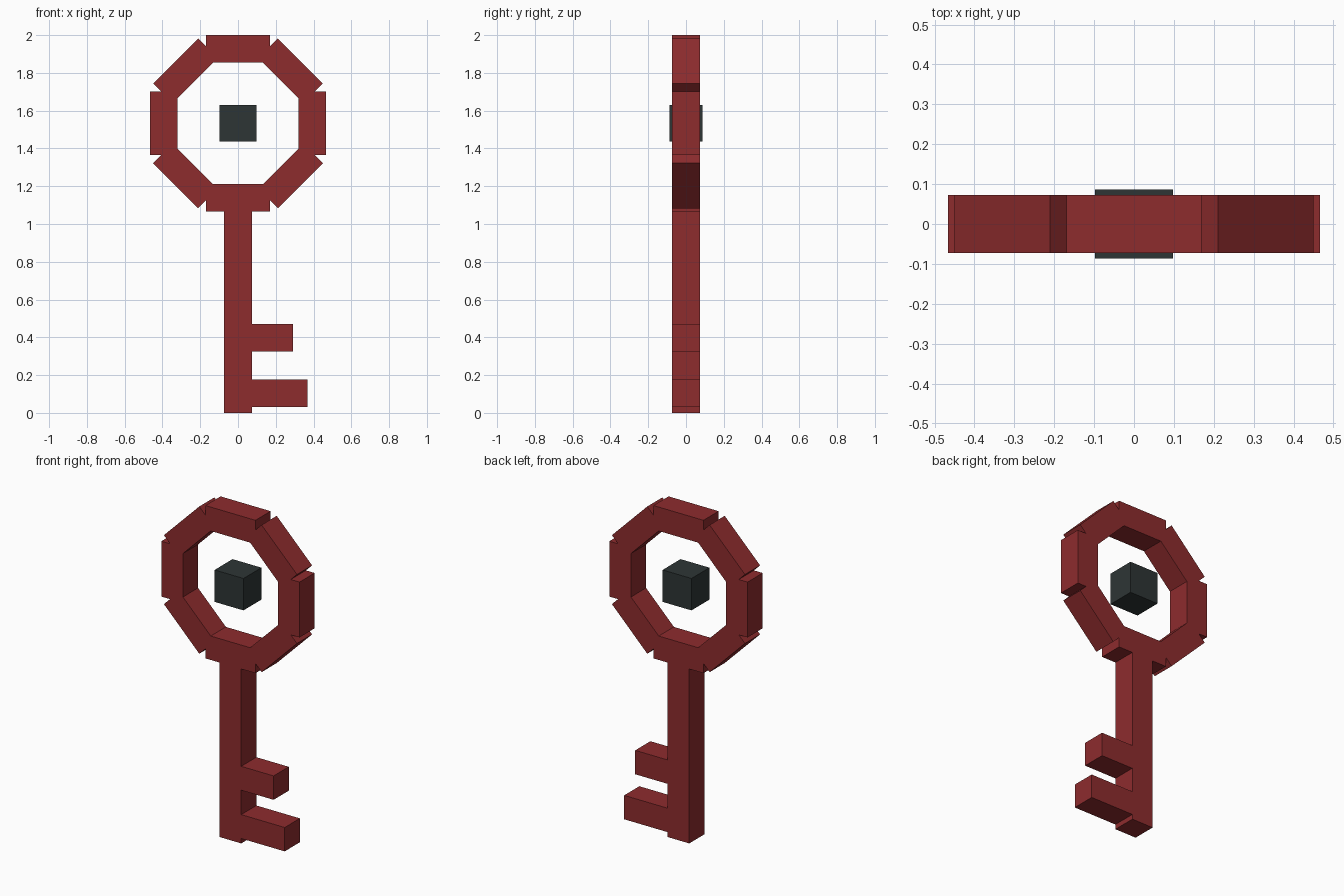
import bpy
import math
from mathutils import Matrix, Vector

if "Cube" in bpy.data.objects:
    bpy.data.objects.remove(bpy.data.objects["Cube"])


def material(name, rgb):
    m = bpy.data.materials.new(name)
    m.diffuse_color = (*rgb, 1.0)
    m.use_nodes = True
    m.node_tree.nodes["Principled BSDF"].inputs["Base Color"].default_value = m.diffuse_color
    return m


RED = material("dark red", (0.27, 0.025, 0.027))
GREY = material("charcoal", (0.027, 0.036, 0.036))


def box(name, centre, size, mat, angle=0.0):
    """Box of the given size, turned about the y axis."""
    bpy.ops.mesh.primitive_cube_add(size=1)
    ob = bpy.context.object
    ob.name = name
    ob.data.transform(Matrix.Diagonal((*size, 1.0)))
    ob.rotation_euler = (0, angle, 0)
    ob.location = centre
    ob.data.materials.append(mat)
    return ob


T = 0.146            # bar thickness
RING_Z = 1.533       # ring centre height
RING_R = 0.394       # radius to the middle of each bar

# Ring handle: eight overlapping bars
for i in range(8):
    a = i * math.pi / 4
    pos = Vector((RING_R * math.sin(a), 0, RING_Z + RING_R * math.cos(a)))
    box(f"ring_bar_{i + 1}", pos, (0.338, T, T), RED, a)

# Shaft, running up into the lowest ring bar
box("shaft", (0, 0, 0.56), (T, T, 1.12), RED)

# Teeth
for name, z, reach in (("upper_tooth", 0.398, 0.292), ("lower_tooth", 0.103, 0.367)):
    box(name, (reach / 2, 0, z), (reach, T, T), RED)

# Floating block in the middle of the ring
box("centre_block", (0, 0, RING_Z), (0.195, 0.173, 0.195), GREY)
